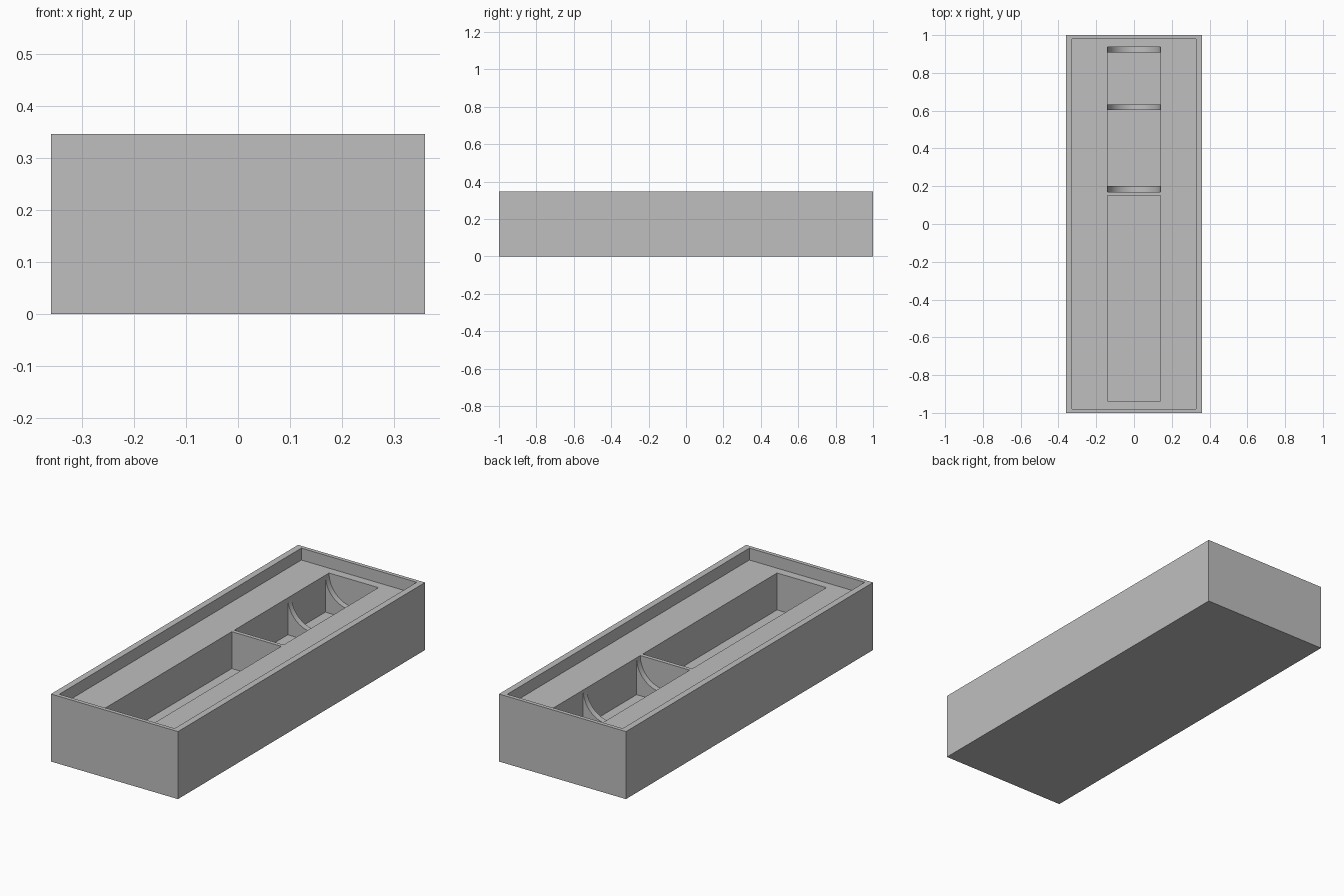
import bpy, bmesh, math
from mathutils import Matrix, Vector

if "Cube" in bpy.data.objects:
    bpy.data.objects.remove(bpy.data.objects["Cube"], do_unlink=True)

HALF_W, HALF_L, HEIGHT = 0.36, 1.0, 0.346
DECK, FLOOR, POCKET = 0.285, 0.096, 0.14   # deck height, pocket floor, pocket half width

grey = bpy.data.materials.new("matte grey")
grey.use_nodes = True
colour = (0.52, 0.52, 0.52, 1)
grey.diffuse_color = colour
grey.node_tree.nodes["Principled BSDF"].inputs["Base Color"].default_value = colour


def add_object(name, bm):
    bmesh.ops.recalc_face_normals(bm, faces=bm.faces)
    mesh = bpy.data.meshes.new(name)
    bm.to_mesh(mesh)
    bm.free()
    mesh.materials.append(grey)
    obj = bpy.data.objects.new(name, mesh)
    bpy.context.collection.objects.link(obj)
    return obj


def box(name, half_x, y0, y1, z0, z1):
    bm = bmesh.new()
    size = Matrix.Diagonal((2 * half_x, y1 - y0, z1 - z0, 1))
    centre = Matrix.Translation((0, (y0 + y1) / 2, (z0 + z1) / 2))
    bmesh.ops.create_cube(bm, size=1, matrix=centre @ size)
    return add_object(name, bm)


def cradle(name, y0, y1, steps=32):
    # Upright plate with a half-round seat cut from its top
    bm = bmesh.new()
    angles = [math.pi + math.pi * i / steps for i in range(steps + 1)]
    profile = [(POCKET * math.cos(a), DECK + POCKET * math.sin(a)) for a in angles]
    profile += [(POCKET, FLOOR), (-POCKET, FLOOR)]
    face = bm.faces.new([bm.verts.new((x, y0, z)) for x, z in profile])
    out = bmesh.ops.extrude_face_region(bm, geom=[face])
    verts = [v for v in out["geom"] if isinstance(v, bmesh.types.BMVert)]
    bmesh.ops.translate(bm, verts=verts, vec=Vector((0, y1 - y0, 0)))
    obj = add_object(name, bm)
    bpy.ops.object.select_all(action="DESELECT")
    obj.select_set(True)
    bpy.context.view_layer.objects.active = obj
    bpy.ops.object.shade_smooth_by_angle(angle=math.radians(30))


# Tray body with a rimmed deck and two pockets
tray = box("tray", HALF_W, -HALF_L, HALF_L, 0, HEIGHT)
cutters = [
    box("deck_cutter", 0.327, -0.98, 0.98, DECK, HEIGHT + 0.1),
    box("long_pocket_cutter", POCKET, -0.937, 0.15, FLOOR, HEIGHT + 0.05),
    box("short_pocket_cutter", POCKET, 0.17, 0.937, FLOOR, HEIGHT + 0.05),
]
for cutter in cutters:
    cutter.hide_render = True
    cut = tray.modifiers.new(cutter.name, "BOOLEAN")
    cut.operation = "DIFFERENCE"
    cut.solver = "EXACT"
    cut.object = cutter
bpy.context.view_layer.update()
graph = bpy.context.evaluated_depsgraph_get()
carved = bpy.data.meshes.new_from_object(tray.evaluated_get(graph))
tray.modifiers.clear()
tray.data = carved
for cutter in cutters:
    bpy.data.objects.remove(cutter, do_unlink=True)

# Half-round supports in the short pocket
for name, start in (("front_cradle", 0.17), ("middle_cradle", 0.603), ("back_cradle", 0.907)):
    cradle(name, start, start + 0.03)
